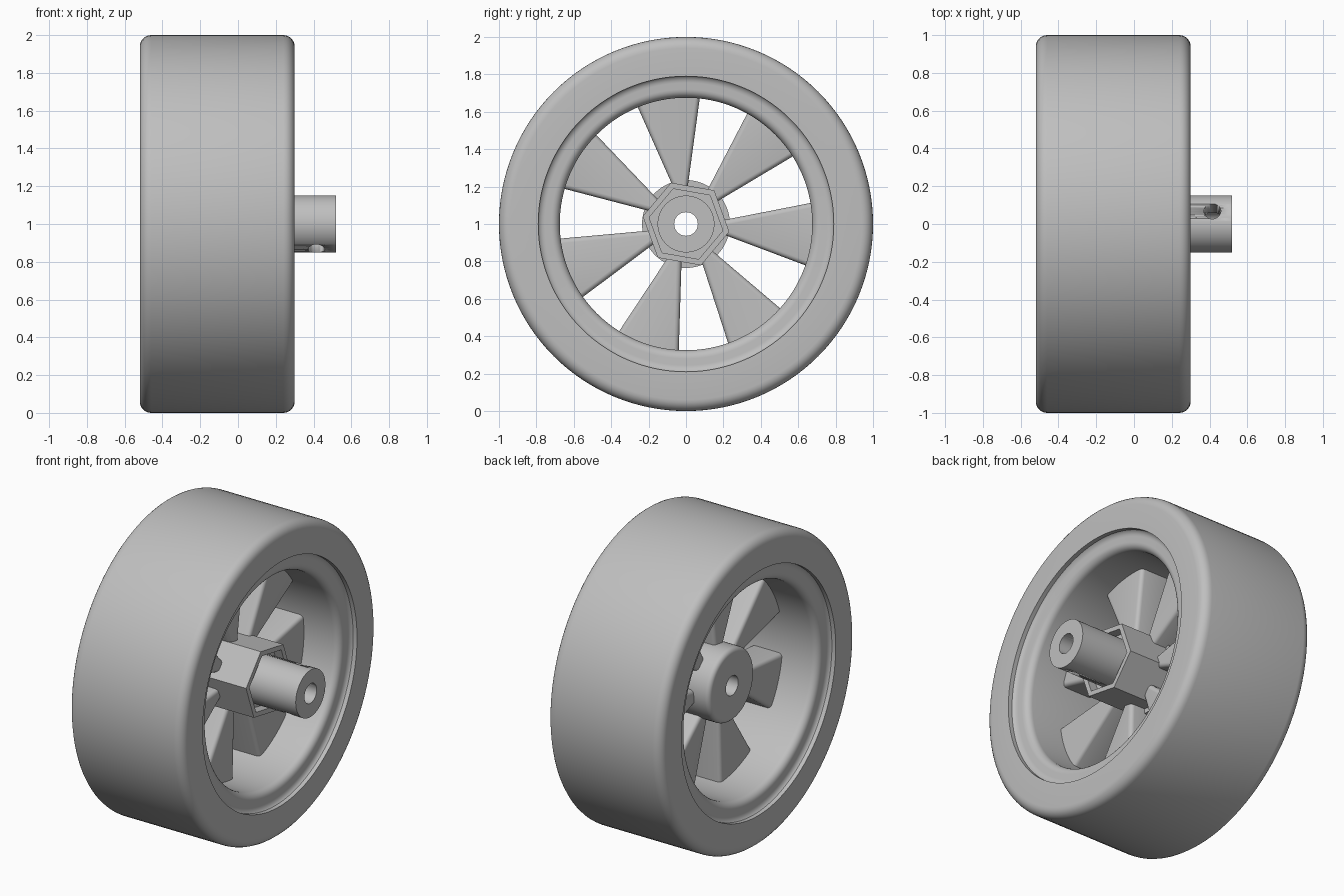
import bpy, bmesh
from math import cos, sin, radians, pi
from mathutils import Matrix, Vector

if "Cube" in bpy.data.objects:
    bpy.data.objects.remove(bpy.data.objects["Cube"], do_unlink=True)

MID = -0.11      # centre plane of the tyre along the axle
AXLE = 1.0       # height of the axle

grey = bpy.data.materials.new("plain_grey")
grey.use_nodes = True
colour = (0.52, 0.52, 0.52, 1)
grey.diffuse_color = colour
grey.node_tree.nodes["Principled BSDF"].inputs["Base Color"].default_value = colour


def finish(name, bm, smooth=True):
    bmesh.ops.recalc_face_normals(bm, faces=bm.faces)
    mesh = bpy.data.meshes.new(name)
    bm.to_mesh(mesh)
    bm.free()
    mesh.materials.append(grey)
    ob = bpy.data.objects.new(name, mesh)
    bpy.context.collection.objects.link(ob)
    bpy.ops.object.select_all(action='DESELECT')
    ob.select_set(True)
    bpy.context.view_layer.objects.active = ob
    if smooth:
        bpy.ops.object.shade_smooth_by_angle(angle=radians(35))
    return ob


def lathe(name, profile, sides=96, phase=0.0, smooth=True):
    """Revolve a closed (x, radius) loop around the axle."""
    bm = bmesh.new()
    rings = []
    for i in range(sides):
        a = phase + 2 * pi * i / sides
        rings.append([bm.verts.new((x, r * cos(a), AXLE + r * sin(a))) for x, r in profile])
    n = len(profile)
    for i, ring in enumerate(rings):
        nxt = rings[(i + 1) % sides]
        for j in range(n):
            k = (j + 1) % n
            bm.faces.new((ring[j], ring[k], nxt[k], nxt[j]))
    return finish(name, bm, smooth)


def arc(cx, cr, rad, start, end, steps=6):
    angles = [radians(start + (end - start) * i / steps) for i in range(steps + 1)]
    return [(cx + rad * cos(a), cr + rad * sin(a)) for a in angles]


def both_sides(half):
    """Mirror a half profile in the centre plane to close the loop."""
    return [(MID + x, r) for x, r in half] + [(MID - x, r) for x, r in reversed(half)]


# Tyre with rounded shoulders
lathe("tyre", both_sides([(0.41, 0.79)] + arc(0.35, 0.94, 0.06, 0, 90)), 128)

# Rim: concave step down from the tyre, rounded lip, straight inner wall
rim_half = [(0.35, 0.8), (0.41, 0.8)] + arc(0.41, 0.76, 0.04, 90, 180)[1:]
rim_half = [(0.35, 0.8), (0.41, 0.8)] + arc(0.41, 0.755, 0.045, 90, 180)[1:]
rim_half += arc(0.32, 0.72, 0.045, 0, -90)
lathe("rim", both_sides(rim_half), 128)

# Round hub at the back
hub = [(-0.10, 0.063), (-0.33, 0.063)] + arc(-0.30, 0.205, 0.03, 180, 90) + [(-0.10, 0.235)]
lathe("rear_hub", hub, 64)

# Hexagonal socket at the front
lathe("hex_socket", [(-0.11, 0.13), (-0.11, 0.235), (0.22, 0.235), (0.22, 0.2),
                     (0.16, 0.2), (0.16, 0.13)], 6, radians(50), False)

# Hollow shaft with a cross hole
shaft = lathe("shaft", [(-0.12, 0.063), (-0.12, 0.152), (0.52, 0.152), (0.52, 0.063)], 64)
bm = bmesh.new()
direction = Vector((0, 0.07, 0.135))
turn = Vector((0, 0, 1)).rotation_difference(direction).to_matrix().to_4x4()
bmesh.ops.create_cone(bm, cap_ends=True, segments=32, radius1=0.045, radius2=0.045, depth=0.5,
                      matrix=Matrix.Translation((0.415, 0, AXLE)) @ turn)
cutter = finish("cross_hole_cutter", bm)
cutter.hide_render = True
cut = shaft.modifiers.new("cross_hole", 'BOOLEAN')
cut.object = cutter
cut.operation = 'DIFFERENCE'
cut.solver = 'EXACT'
bpy.context.view_layer.objects.active = shaft
bpy.ops.object.modifier_apply(modifier=cut.name)
bpy.data.objects.remove(cutter, do_unlink=True)

# Seven spokes widening towards the rim, with rounded edges
for i in range(7):
    bm = bmesh.new()
    outline = [(0.16, -0.027), (0.71, -0.183), (0.71, 0.183), (0.16, 0.027)]
    a = radians(98.1) + 2 * pi * i / 7
    ends = [[bm.verts.new((MID + dx, r * cos(a) - w * sin(a), AXLE + r * sin(a) + w * cos(a)))
             for r, w in outline] for dx in (-0.11, 0.11)]
    bm.faces.new(ends[0])
    bm.faces.new(ends[1])
    for j in range(4):
        k = (j + 1) % 4
        bm.faces.new((ends[0][j], ends[0][k], ends[1][k], ends[1][j]))
    # round only the long edges along each flank
    long_edges = [e for e in bm.edges
                  if abs(e.verts[0].co.x - e.verts[1].co.x) < 1e-4 and e.calc_length() > 0.5]
    bmesh.ops.recalc_face_normals(bm, faces=bm.faces)
    bmesh.ops.bevel(bm, geom=long_edges, offset=0.025, segments=4, profile=0.5, affect='EDGES')
    finish(f"spoke_{i + 1}", bm)
